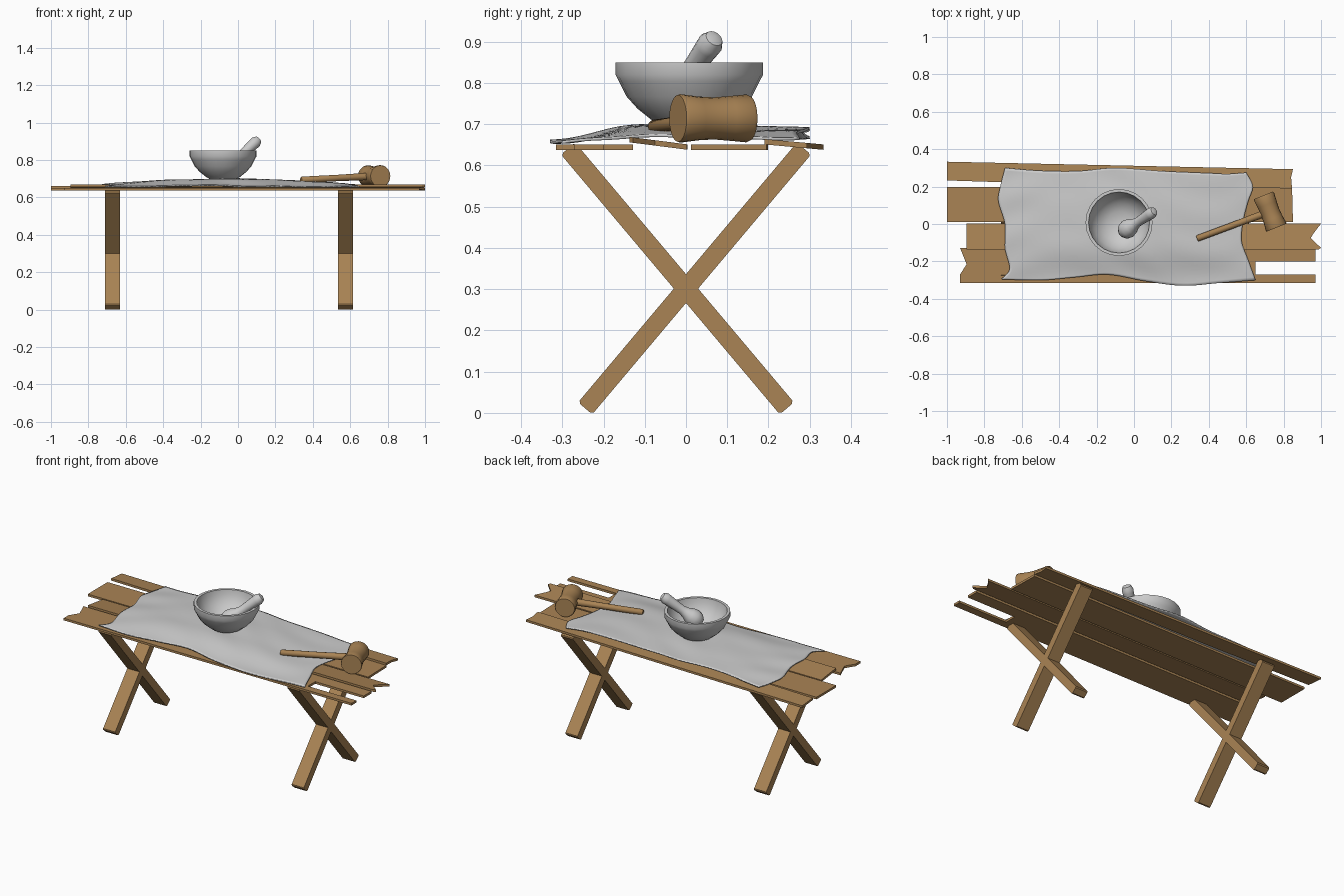
import bpy, bmesh, math
from mathutils import Vector

if "Cube" in bpy.data.objects:
    bpy.data.objects.remove(bpy.data.objects["Cube"])

wood = bpy.data.materials.new("wood")
wood.diffuse_color = (0.40, 0.23, 0.09, 1)
wood.use_nodes = True
wood.node_tree.nodes["Principled BSDF"].inputs["Base Color"].default_value = wood.diffuse_color


def finish(name, bm, mat=None, smooth=None):
    bmesh.ops.recalc_face_normals(bm, faces=bm.faces)
    me = bpy.data.meshes.new(name)
    bm.to_mesh(me)
    bm.free()
    ob = bpy.data.objects.new(name, me)
    bpy.context.collection.objects.link(ob)
    if mat:
        me.materials.append(mat)
    if smooth:
        bpy.ops.object.select_all(action='DESELECT')
        ob.select_set(True)
        bpy.context.view_layer.objects.active = ob
        bpy.ops.object.shade_smooth_by_angle(angle=math.radians(smooth))
    return ob


def prism(name, pts, offset, mat=None):
    """Extrude a planar outline along an offset."""
    bm = bmesh.new()
    f = bm.faces.new([bm.verts.new(p) for p in pts])
    r = bmesh.ops.extrude_face_region(bm, geom=[f])
    bmesh.ops.translate(bm, vec=offset, verts=[v for v in r['geom'] if isinstance(v, bmesh.types.BMVert)])
    return finish(name, bm, mat)


def lathe(name, profile, base, axis, n, mat=None, smooth=40):
    """Revolve (radius, distance) pairs about an axis; radius 0 makes a pole."""
    bm = bmesh.new()
    q = Vector(axis).to_track_quat('Z', 'Y')
    rings = []
    for r, d in profile:
        k = 1 if r == 0 else n
        rings.append([bm.verts.new(Vector(base) + q @ Vector(
            (r * math.cos(2 * math.pi * i / n), r * math.sin(2 * math.pi * i / n), d)))
            for i in range(k)])
    for a, b in zip(rings, rings[1:]):
        for i in range(n):
            j = (i + 1) % n
            vs = [a[i % len(a)], a[j % len(a)], b[j % len(b)], b[i % len(b)]]
            bm.faces.new(list(dict.fromkeys(vs)))
    return finish(name, bm, mat, smooth)


# Table top: four broken planks, each with (y, z) of its two tilted edges
planks = [
    ([(-.93, -.315), (.97, -.315), (.97, -.27), (.65, -.27), (.65, -.2), (.97, -.2),
      (.97, -.128), (-.93, -.128), (-.895, -.215), (-.93, -.27)], (-.32, .638), (-.125, .638)),
    ([(-.895, -.137), (.985, -.137), (1, -.128), (.945, -.075), (.96, -.05), (1, .002),
      (-.895, .004)], (-.137, .656), (.004, .638)),
    ([(-1, .012), (.85, .012), (.845, .195), (-1, .199)], (.01, .638), (.2, .638)),
    ([(-1, .233), (-.3, .21), (.845, .19), (.84, .25), (.85, .293), (-1, .333)],
     (.19, .651), (.333, .638)),
]
for i, (outline, (y0, z0), (y1, z1)) in enumerate(planks):
    s = (z1 - z0) / (y1 - y0)
    prism(f"plank_{i + 1}", [(x, y, z0 + s * (y - y0)) for x, y in outline], (0, 0, .013), wood)

# Crossed trestle legs with slightly chamfered ends
for x, side in ((-.71, "left"), (.535, "right")):
    for m, end in ((1, "front_top"), (-1, "back_top")):
        a, b = Vector((.2445, .011)), Vector((-.286, .641))
        d = (b - a).normalized()
        w = Vector((-d.y, d.x))
        h, c = .0225, .006
        pts = [a + w * (h - c), a + w * h + d * c, b + w * h - d * c, b + w * (h - c),
               b - w * (h - c), b - w * h - d * c, a - w * h + d * c, a - w * (h - c)]
        prism(f"{side}_leg_{end}", [(x, m * p.x, p.y) for p in pts], (.08, 0, 0), wood)


# Cloth: a patch filled between four wavy edges
def edge(pts, t):
    u = t * (len(pts) - 1)
    i = min(int(u), len(pts) - 2)
    p = [pts[max(0, min(len(pts) - 1, i + k))] for k in (-1, 0, 1, 2)]
    f = u - i
    return Vector([.5 * (2 * p1 + (p2 - p0) * f + (2 * p0 - 5 * p1 + 4 * p2 - p3) * f * f
                         + (3 * p1 - p0 - 3 * p2 + p3) * f ** 3) for p0, p1, p2, p3 in zip(*p)])


def smoothstep(t):
    t = max(0, min(1, t))
    return t * t * (3 - 2 * t)


front = [(-.71, -.295), (-.5, -.30), (-.32, -.285), (-.14, -.27), (.06, -.305), (.26, -.33), (.46, -.315), (.65, -.30)]
back = [(-.69, .30), (-.5, .285), (-.3, .283), (-.1, .30), (.15, .283), (.4, .272), (.5, .268), (.6, .275)]
left = [(-.71, -.295), (-.665, -.24), (-.69, -.13), (-.69, 0), (-.725, .12), (-.715, .2), (-.69, .30)]
right = [(.65, -.30), (.61, -.19), (.575, -.09), (.585, .02), (.61, .12), (.635, .2), (.6, .275)]


def cloth_height(x, y):
    dome = max(0, 1 - ((x + .06) / .72) ** 2)
    z = .656 + .033 * dome * smoothstep((y + .36) / .28) * (1 - .3 * smoothstep((y - .1) / .2))
    z += .007 * smoothstep((y + .3) / .15)
    z += .0025 * math.sin(9 * x + 17 * y) * math.sin(13 * y - 5 * x + 1)
    return z + .0015 * math.sin(31 * y + 6 * math.sin(4 * x))


nu, nv = 56, 28
bm = bmesh.new()
grid = []
for j in range(nv + 1):
    v, row = j / nv, []
    for i in range(nu + 1):
        u = i / nu
        p = edge(front, u) * (1 - v) + edge(back, u) * v + edge(left, v) * (1 - u) + edge(right, v) * u
        p -= (Vector(front[0]) * (1 - u) + Vector(front[-1]) * u) * (1 - v)
        p -= (Vector(back[0]) * (1 - u) + Vector(back[-1]) * u) * v
        row.append(bm.verts.new((p.x, p.y, cloth_height(p.x, p.y))))
    grid.append(row)
for r0, r1 in zip(grid, grid[1:]):
    for i in range(nu):
        bm.faces.new((r0[i], r0[i + 1], r1[i + 1], r1[i]))
cloth = finish("cloth", bm, None, 40)
sol = cloth.modifiers.new("thickness", 'SOLIDIFY')
sol.thickness, sol.offset = .007, 0

# Mixing bowl
lathe("bowl", [(0, 0), (.065, 0), (.09, .014), (.125, .042), (.152, .072), (.17, .108), (.179, .125), (.179, .155),
               (.163, .155), (.158, .125), (.138, .085), (.105, .05), (.06, .028), (0, .022)],
      (-.08, .008, .695), (0, 0, 1), 24)

# Pestle, leaning out of the bowl
tip, top = Vector((-.07, -.05, .745)), Vector((.113, .072, .913))
L = (top - tip).length
lathe("pestle", [(0, 0), (.028, .008), (.045, .028), (.051, .055), (.044, .085), (.031, .11), (.025, .135),
                 (.026, .17), (.03, L - .045), (.031, L - .028), (.022, L - .008), (0, L)],
      tip, top - tip, 16)

# Mallet: worn head and tapered handle
hx = Vector((.07, -.175, 0)).normalized()
centre = Vector((.727, .067, .714))
lathe("mallet_head", [(0, -.093), (.054, -.093), (.058, -.085), (.054, -.04), (.051, 0), (.053, .04),
                      (.059, .088), (.057, .093), (0, .093)], centre, hx, 20, wood)
grip = Vector((.337, -.078, .694))
L = (centre - grip).length
lathe("mallet_handle", [(0, 0), (.014, 0), (.017, .004), (.017, L * .5), (.02, L), (0, L)],
      grip, centre - grip, 12, wood)
